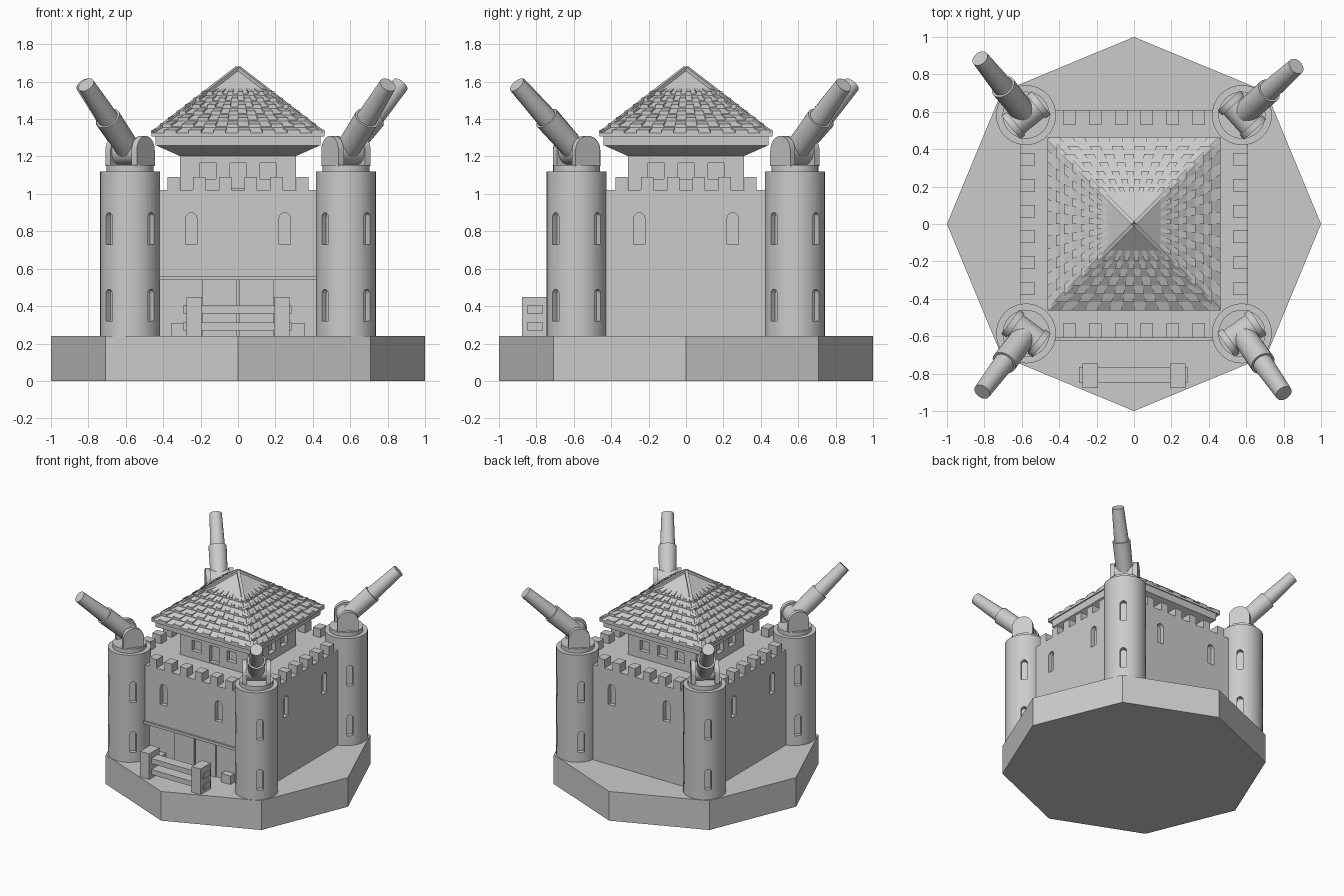
import bpy, bmesh, math
from mathutils import Vector, Matrix

if "Cube" in bpy.data.objects:
    bpy.data.objects.remove(bpy.data.objects["Cube"])

stone = bpy.data.materials.new("stone_grey")
stone.use_nodes = True
GREY = (0.6, 0.6, 0.6, 1)
stone.diffuse_color = GREY
stone.node_tree.nodes["Principled BSDF"].inputs["Base Color"].default_value = GREY


# ---------- helpers ----------
def finish(name, bm, smooth=False):
    bmesh.ops.recalc_face_normals(bm, faces=bm.faces)
    mesh = bpy.data.meshes.new(name)
    bm.to_mesh(mesh)
    bm.free()
    mesh.materials.append(stone)
    ob = bpy.data.objects.new(name, mesh)
    bpy.context.collection.objects.link(ob)
    if smooth:
        smooth_object(ob)
    return ob


def activate(ob):
    bpy.ops.object.select_all(action='DESELECT')
    ob.select_set(True)
    bpy.context.view_layer.objects.active = ob


def smooth_object(ob):
    activate(ob)
    bpy.ops.object.shade_smooth_by_angle(angle=math.radians(35))


def carve(ob, cutter):
    mod = ob.modifiers.new("openings", 'BOOLEAN')
    mod.operation, mod.object, mod.solver = 'DIFFERENCE', cutter, 'EXACT'
    cutter.hide_render = True
    activate(ob)
    bpy.ops.object.modifier_apply(modifier=mod.name)
    bpy.data.objects.remove(cutter)


def box(bm, x, y, z, mat=Matrix()):
    size = Matrix.Diagonal((x[1] - x[0], y[1] - y[0], z[1] - z[0], 1))
    mid = Matrix.Translation((sum(x) / 2, sum(y) / 2, sum(z) / 2))
    bmesh.ops.create_cube(bm, size=1, matrix=mat @ mid @ size)


def cone(bm, r0, r1, length, mat=Matrix(), sides=32):
    bmesh.ops.create_cone(bm, cap_ends=True, segments=sides, radius1=r0, radius2=r1, depth=length,
                          matrix=mat @ Matrix.Translation((0, 0, length / 2)))


def prism(bm, profile, y0, y1, mat):
    """Extrude an (x, z) profile from y0 to y1."""
    a = [bm.verts.new(mat @ Vector((x, y0, z))) for x, z in profile]
    b = [bm.verts.new(mat @ Vector((x, y1, z))) for x, z in profile]
    bm.faces.new(a)
    bm.faces.new(b[::-1])
    for i in range(len(a)):
        j = (i + 1) % len(a)
        bm.faces.new((a[i], b[i], b[j], a[j]))


def arch(half, z0, top, steps=10):
    """Upright opening with a half-round head."""
    head = [(half * math.cos(math.pi * i / steps), top - half + half * math.sin(math.pi * i / steps))
            for i in range(steps + 1)]
    return [(half, z0)] + head + [(-half, z0)]


def turn(degrees):
    return Matrix.Rotation(math.radians(degrees), 4, 'Z')


QUARTERS = (0, 90, 180, 270)
GROUND, WALL_TOP, HALF = 0.24, 1.02, 0.61

# ---------- octagonal base ----------
bm = bmesh.new()
cone(bm, 1, 1, GROUND, sides=8)
finish("base", bm)

# ---------- keep walls with arched windows and gate recess ----------
bm = bmesh.new()
box(bm, (-HALF, HALF), (-HALF, HALF), (GROUND - 0.01, WALL_TOP))
keep = finish("keep_walls", bm)
bm = bmesh.new()
for q in QUARTERS:
    for x in (-0.25, 0.25):
        prism(bm, arch(0.03, 0.73, 0.90), -0.7, -0.575, turn(q) @ Matrix.Translation((x, 0, 0)))
box(bm, (-0.44, 0.44), (-0.7, -0.55), (0.2, 0.54))
carve(keep, finish("keep_cutter", bm))

# ---------- merlons ----------
bm = bmesh.new()
for q in QUARTERS:
    for i in range(6):
        x = (i - 2.5) * 0.138
        box(bm, (x - 0.033, x + 0.033), (-HALF, -0.53), (WALL_TOP - 0.005, 1.09), turn(q))
finish("merlons", bm)

# ---------- gate ----------
bm = bmesh.new()
box(bm, (-0.42, 0.42), (-0.625, -0.54), (0.54, 0.562))
finish("gate_lintel", bm)
bm = bmesh.new()
for s in (-1, 1):
    box(bm, sorted((s * 0.006, s * 0.19)), (-0.562, -0.54), (GROUND, 0.54))
finish("gate_doors", bm)
bm = bmesh.new()
for s in (-1, 1):
    box(bm, sorted((s * 0.27, s * 0.355)), (-0.605, -0.54), (GROUND, 0.31))
finish("gate_blocks", bm)

# ---------- barrier in front of the gate ----------
bm = bmesh.new()
for s in (-1, 1):
    box(bm, sorted((s * 0.192, s * 0.275)), (-0.878, -0.745), (GROUND, 0.45))
finish("barrier_posts", bm)
bm = bmesh.new()
for z in (0.27, 0.36):
    box(bm, (-0.295, 0.285), (-0.85, -0.765), (z, z + 0.042))
finish("barrier_rails", bm)

# ---------- upper room ----------
bm = bmesh.new()
box(bm, (-0.31, 0.31), (-0.31, 0.31), (WALL_TOP - 0.01, 1.21))
room = finish("upper_room", bm)
bm = bmesh.new()
for q in QUARTERS:
    for x in (-0.16, 0, 0.16):
        low = 1.03 if q == 0 and x == 0 else 1.08
        box(bm, (x - 0.043, x + 0.043), (-0.4, -0.275), (low, 1.165), turn(q))
carve(room, finish("room_cutter", bm))

# ---------- eaves and roof core, as square rings ----------
bm = bmesh.new()
last = None
for h, z in ((0.305, 1.2), (0.44, 1.26), (0.44, 1.32), (0.455, 1.32), (0.004, 1.667)):
    ring = [bm.verts.new((h * a, h * b, z)) for a, b in ((-1, -1), (1, -1), (1, 1), (-1, 1))]
    if last:
        for i in range(4):
            bm.faces.new((last[i], last[i - 3], ring[i - 3], ring[i]))
    else:
        bm.faces.new(ring[::-1])
    last = ring
bm.faces.new(last)
finish("roof_core", bm)

# ---------- roof tiles: fanned columns, alternately raised ----------
ROWS, COLS = 7, 14


def roof_z(h):
    return 1.667 - 0.77 * h


bm = bmesh.new()
for q in QUARTERS:
    for r in range(ROWS):
        h0 = 0.463 - r * 0.0447
        h1 = h0 - 0.052
        for c in range(COLS):
            lift = 0.03 if (r + c) % 2 else 0.016
            f0, f1 = 2 * c / COLS - 1, 2 * (c + 1) / COLS - 1
            corners = []
            for up0, up1 in ((-0.004, -0.008), (lift, 0.008)):
                corners.append([bm.verts.new(turn(q) @ Vector((f * h, -h, roof_z(h) + up)))
                                for f, h, up in ((f0, h0, up0), (f1, h0, up0), (f1, h1, up1), (f0, h1, up1))])
            low, top = corners
            bm.faces.new(top)
            bm.faces.new(low[::-1])
            for i in range(4):
                j = (i + 1) % 4
                bm.faces.new((low[i], low[j], top[j], top[i]))
finish("roof_tiles", bm)

# ---------- hip ridges ----------
bm = bmesh.new()
for q in QUARTERS:
    foot, peak = Vector((0.452, 0.452, roof_z(0.452))), Vector((0, 0, roof_z(0)))
    span = peak - foot
    mat = turn(q) @ Matrix.Translation(foot) @ span.to_track_quat('X', 'Z').to_matrix().to_4x4()
    box(bm, (0, span.length), (-0.011, 0.011), (-0.01, 0.016), mat)
finish("hip_ridges", bm)


# ---------- corner towers and cannons ----------
def tower(label, x, y, yaw):
    spot = Matrix.Translation((x, y, 0))
    bm = bmesh.new()
    cone(bm, 0.16, 0.16, 1.12 - GROUND + 0.01, spot @ Matrix.Translation((0, 0, GROUND - 0.01)), 40)
    body = finish(label + "_tower", bm)
    bm = bmesh.new()
    for q in QUARTERS:
        for z in (0.32, 0.73):
            prism(bm, arch(0.024, z, z + 0.17), -0.2, -0.125, spot @ turn(q + 45))
    carve(body, finish("tower_cutter", bm))
    smooth_object(body)

    bm = bmesh.new()
    cone(bm, 0.126, 0.126, 0.045, spot @ Matrix.Translation((0, 0, 1.11)))
    finish(label + "_turntable", bm, True)

    # cheeks: round-topped plates on both sides of the barrel (local x points outward)
    aim = spot @ turn(yaw)
    bm = bmesh.new()
    for s in (-1, 1):
        prism(bm, arch(0.08, 1.15, 1.31, 16), s * 0.07, s * 0.105, aim)
    finish(label + "_cannon_cheeks", bm, True)

    # drum between the cheeks, stepped barrel tilted up
    pivot = aim @ Matrix.Translation((0, 0, 1.225))
    bm = bmesh.new()
    cone(bm, 0.07, 0.07, 0.15, pivot @ Matrix.Rotation(math.pi / 2, 4, 'X') @ Matrix.Translation((0, 0, -0.075)))
    finish(label + "_cannon_drum", bm, True)
    tilt = pivot @ Matrix.Rotation(math.radians(47.5), 4, 'Y')
    bm = bmesh.new()
    cone(bm, 0.064, 0.068, 0.265, tilt)
    cone(bm, 0.056, 0.046, 0.275, tilt @ Matrix.Translation((0, 0, 0.255)))
    finish(label + "_cannon_barrel", bm, True)


tower("front_right", -0.577, -0.585, -127)
tower("front_left", 0.577, -0.585, -55)
tower("back_right", -0.577, 0.582, 129)
tower("back_left", 0.577, 0.582, 42)
